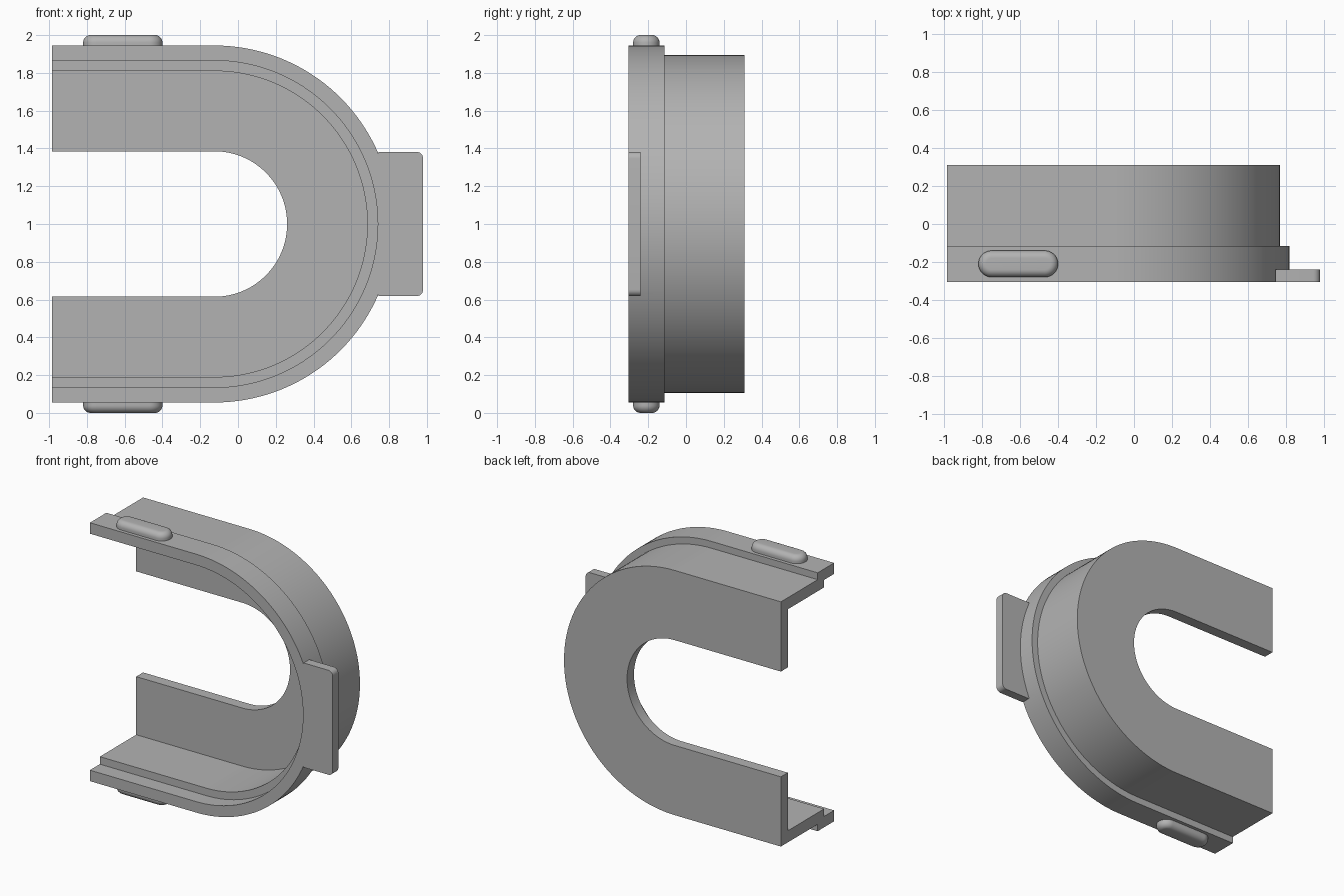
import bpy, bmesh, math
from mathutils import Vector

if "Cube" in bpy.data.objects:
    bpy.data.objects.remove(bpy.data.objects["Cube"], do_unlink=True)

CX, CZ = -0.125, 1.0      # centre of the bend
END_X = -0.985            # open end of the legs
FRONT_Y, BACK_Y = -0.305, 0.31

grey = bpy.data.materials.new("light grey")
grey.use_nodes = True
COLOUR = (0.45, 0.45, 0.45, 1)
grey.diffuse_color = COLOUR
grey.node_tree.nodes["Principled BSDF"].inputs["Base Color"].default_value = COLOUR


def finish(name, bm):
    bmesh.ops.recalc_face_normals(bm, faces=bm.faces)
    mesh = bpy.data.meshes.new(name)
    bm.to_mesh(mesh)
    bm.free()
    mesh.materials.append(grey)
    obj = bpy.data.objects.new(name, mesh)
    bpy.context.collection.objects.link(obj)
    return obj


def smooth(obj):
    bpy.ops.object.select_all(action='DESELECT')
    obj.select_set(True)
    bpy.context.view_layer.objects.active = obj
    bpy.ops.object.shade_smooth_by_angle(angle=math.radians(30))


def loft(bm, loops):
    """Skin closed loops of points and cap both ends."""
    rings = [[bm.verts.new(p) for p in loop] for loop in loops]
    for a, b in zip(rings, rings[1:]):
        for i in range(len(a)):
            j = (i + 1) % len(a)
            bm.faces.new((a[i], a[j], b[j], b[i]))
    bm.faces.new(rings[0])
    bm.faces.new(rings[-1])


# U-shaped housing: (radius, y) section swept along leg, bend, leg
section = [(0.945, FRONT_Y), (0.945, -0.115), (0.895, -0.115), (0.895, BACK_Y),
           (0.385, BACK_Y), (0.385, 0.23), (0.81, 0.23), (0.81, -0.19),
           (0.865, -0.19), (0.865, FRONT_Y)]
STEPS = 72
path = [(END_X, math.pi / 2)]
path += [(CX, math.pi / 2 - math.pi * i / STEPS) for i in range(STEPS + 1)]
path += [(END_X, -math.pi / 2)]
bm = bmesh.new()
loft(bm, [[(x + r * math.cos(a), y, CZ + r * math.sin(a)) for r, y in section]
          for x, a in path])
housing = finish("u_housing", bm)

# Side tab with rounded outer corners, merged into the flange
TAB_X, TAB_H, R = 0.98, 0.382, 0.035
outline = [(0.745, -TAB_H)]
for sign in (-1, 1):
    arc = [math.radians(15 * i) for i in range(7)]
    pts = [(TAB_X - R + R * math.cos(a), sign * (TAB_H - R + R * math.sin(a))) for a in arc]
    outline += pts[::-1] if sign < 0 else pts
outline.append((0.745, TAB_H))
bm = bmesh.new()
loft(bm, [[(x, y, CZ + z) for x, z in outline] for y in (FRONT_Y, -0.24)])
tab = finish("side_tab", bm)

union = housing.modifiers.new("join_tab", 'BOOLEAN')
union.operation = 'UNION'
union.solver = 'EXACT'
union.object = tab
bpy.context.view_layer.objects.active = housing
bpy.ops.object.modifier_apply(modifier=union.name)
bpy.data.objects.remove(tab, do_unlink=True)
smooth(housing)


# Rounded pill-shaped catches on the top and bottom of the flange
def stadium(half, radius, z):
    pts = []
    for side in (1, -1):
        for i in range(17):
            a = math.pi * i / 16 - math.pi / 2
            pts.append((-0.61 + side * (half + radius * math.cos(a)),
                        -0.21 + side * radius * math.sin(a), z))
    return pts


PILL_R, ROUND, RISE = 0.07, 0.04, 0.055
for name, side in (("top_catch", 1), ("bottom_catch", -1)):
    loops = [stadium(0.14, PILL_R, CZ + side * 0.94)]
    for i in range(9):
        a = math.pi / 2 * i / 8
        height = 0.945 + RISE - ROUND + ROUND * math.sin(a)
        loops.append(stadium(0.14, PILL_R - ROUND + ROUND * math.cos(a), CZ + side * height))
    bm = bmesh.new()
    loft(bm, loops)
    smooth(finish(name, bm))
